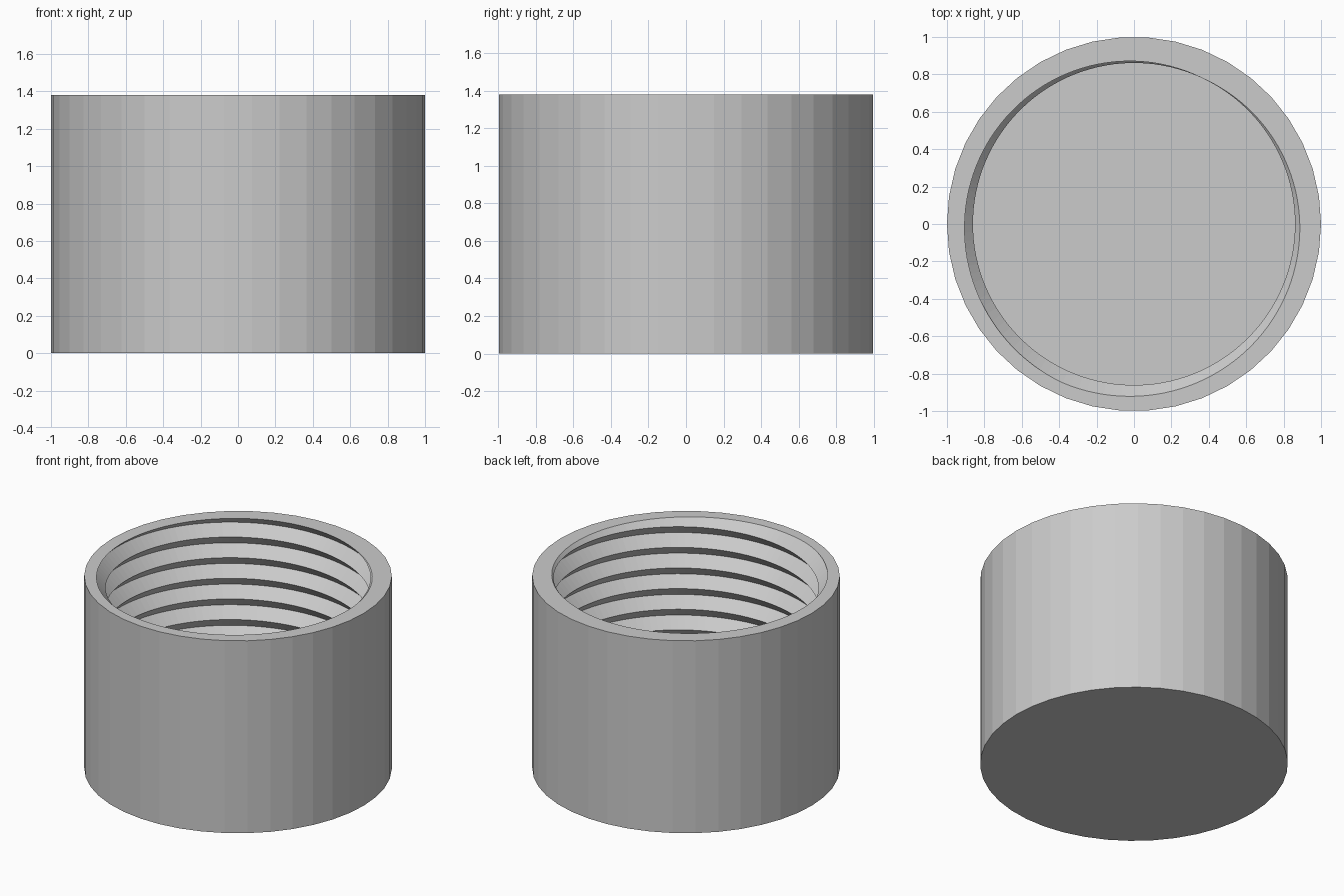
import bpy, bmesh, math

cube = bpy.data.objects.get("Cube")
if cube:
    bpy.data.objects.remove(cube, do_unlink=True)

SIDES = 42                 # flat facets on the outer wall
COLS = SIDES * 3           # finer columns for the threaded bore
HEIGHT, FLOOR = 1.38, 0.14
CREST, ROOT = 0.861, 0.931  # thread radii
PITCH = 0.148
START = math.radians(65)   # where a crest meets the rim


def crest_height(angle):
    return HEIGHT + PITCH * (angle - START) / math.tau


def thread_radius(z, angle):
    """V-shaped thread: crest at whole turns, root halfway between."""
    phase = ((z - crest_height(angle)) / PITCH) % 1.0
    return CREST + (ROOT - CREST) * (1 - abs(2 * phase - 1))


def outer_radius(angle):
    half = math.pi / SIDES
    return math.cos(half) / math.cos(angle % (2 * half) - half)


def section(angle):
    """Cut through the cap wall as (radius, height) points."""
    wall = outer_radius(angle)
    points = [(0, 0), (wall, 0), (wall, HEIGHT)]
    turns = int(HEIGHT / PITCH) + 2
    for k in range(3, -2 * turns, -1):
        z = crest_height(angle) + k * PITCH / 2
        z = min(HEIGHT, max(FLOOR, z))
        points.append((thread_radius(z, angle), z))
    return points + [(0, FLOOR)]


# Threaded cap: sweep the changing section around the axis
bm = bmesh.new()
columns = []
for i in range(COLS + 1):
    a = math.tau * i / COLS
    columns.append([bm.verts.new((r * math.cos(a), r * math.sin(a), z))
                    for r, z in section(a)])
for left, right in zip(columns, columns[1:]):
    for j in range(len(left) - 1):
        bm.faces.new((left[j], right[j], right[j + 1], left[j + 1]))
bmesh.ops.remove_doubles(bm, verts=bm.verts, dist=0.00002)
bmesh.ops.dissolve_degenerate(bm, edges=bm.edges, dist=0.00002)
bmesh.ops.recalc_face_normals(bm, faces=bm.faces)

mesh = bpy.data.meshes.new("threaded_cap")
bm.to_mesh(mesh)
bm.free()
cap = bpy.data.objects.new("threaded_cap", mesh)
bpy.context.collection.objects.link(cap)

# Plain grey finish
grey = bpy.data.materials.new("light_grey")
grey.use_nodes = True
colour = (0.6, 0.6, 0.6, 1)
grey.diffuse_color = colour
grey.node_tree.nodes["Principled BSDF"].inputs["Base Color"].default_value = colour
mesh.materials.append(grey)
